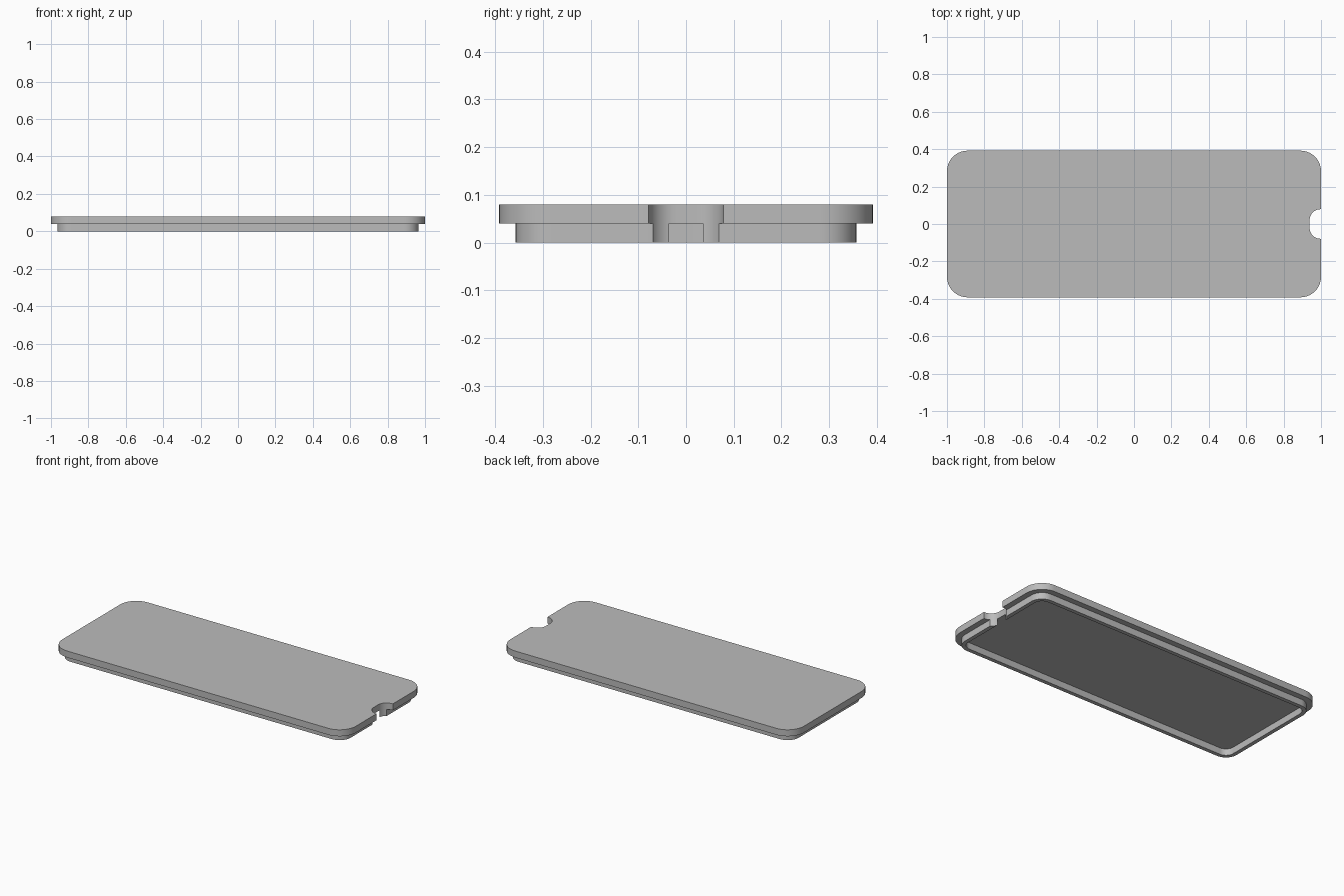
import bpy
import bmesh
from math import sin, cos, pi, radians

default_cube = bpy.data.objects.get("Cube")
if default_cube:
    bpy.data.objects.remove(default_cube, do_unlink=True)

grey = bpy.data.materials.new("plain grey")
grey.use_nodes = True
colour = (0.5, 0.5, 0.5, 1)
grey.diffuse_color = colour
grey.node_tree.nodes["Principled BSDF"].inputs["Base Color"].default_value = colour


def rounded_slab(name, half_x, half_y, radius, bottom, top, centre_x=0, steps=10):
    """Extrude a rounded rectangle from bottom to top."""
    bm = bmesh.new()
    outline = []
    for corner, (sx, sy) in enumerate([(1, 1), (-1, 1), (-1, -1), (1, -1)]):
        for i in range(steps + 1):
            a = (corner + i / steps) * pi / 2
            x = centre_x + sx * (half_x - radius) + radius * cos(a)
            y = sy * (half_y - radius) + radius * sin(a)
            outline.append(bm.verts.new((x, y, bottom)))
    base = bm.faces.new(outline)
    raised = bmesh.ops.extrude_face_region(bm, geom=[base])["geom"]
    verts = [v for v in raised if isinstance(v, bmesh.types.BMVert)]
    bmesh.ops.translate(bm, verts=verts, vec=(0, 0, top - bottom))
    bmesh.ops.recalc_face_normals(bm, faces=bm.faces)
    mesh = bpy.data.meshes.new(name)
    bm.to_mesh(mesh)
    bm.free()
    mesh.materials.append(grey)
    obj = bpy.data.objects.new(name, mesh)
    bpy.context.collection.objects.link(obj)
    return obj


def finish(obj, cutters):
    """Cut the part, then smooth its rounded corners."""
    bpy.ops.object.select_all(action="DESELECT")
    obj.select_set(True)
    bpy.context.view_layer.objects.active = obj
    for cutter in cutters:
        mod = obj.modifiers.new("cut", "BOOLEAN")
        mod.operation = "DIFFERENCE"
        mod.solver = "EXACT"
        mod.object = cutter
        bpy.ops.object.modifier_apply(modifier=mod.name)
    bpy.ops.object.shade_smooth_by_angle(angle=radians(30))


# Lid plate and the inset rim beneath it
plate = rounded_slab("lid_plate", 1, 0.392, 0.11, 0.04, 0.08)
rim = rounded_slab("lower_rim", 0.965, 0.357, 0.075, 0, 0.04)

# Cutters: underside recess and finger notch at one end
recess = rounded_slab("recess_cutter", 0.941, 0.333, 0.051, -0.1, 0.1)
notch = rounded_slab("notch_cutter", 0.1, 0.079, 0.058, -0.1, 0.2, centre_x=1.039)

finish(plate, [notch])
finish(rim, [recess, notch])

for cutter in (recess, notch):
    bpy.data.objects.remove(cutter, do_unlink=True)
